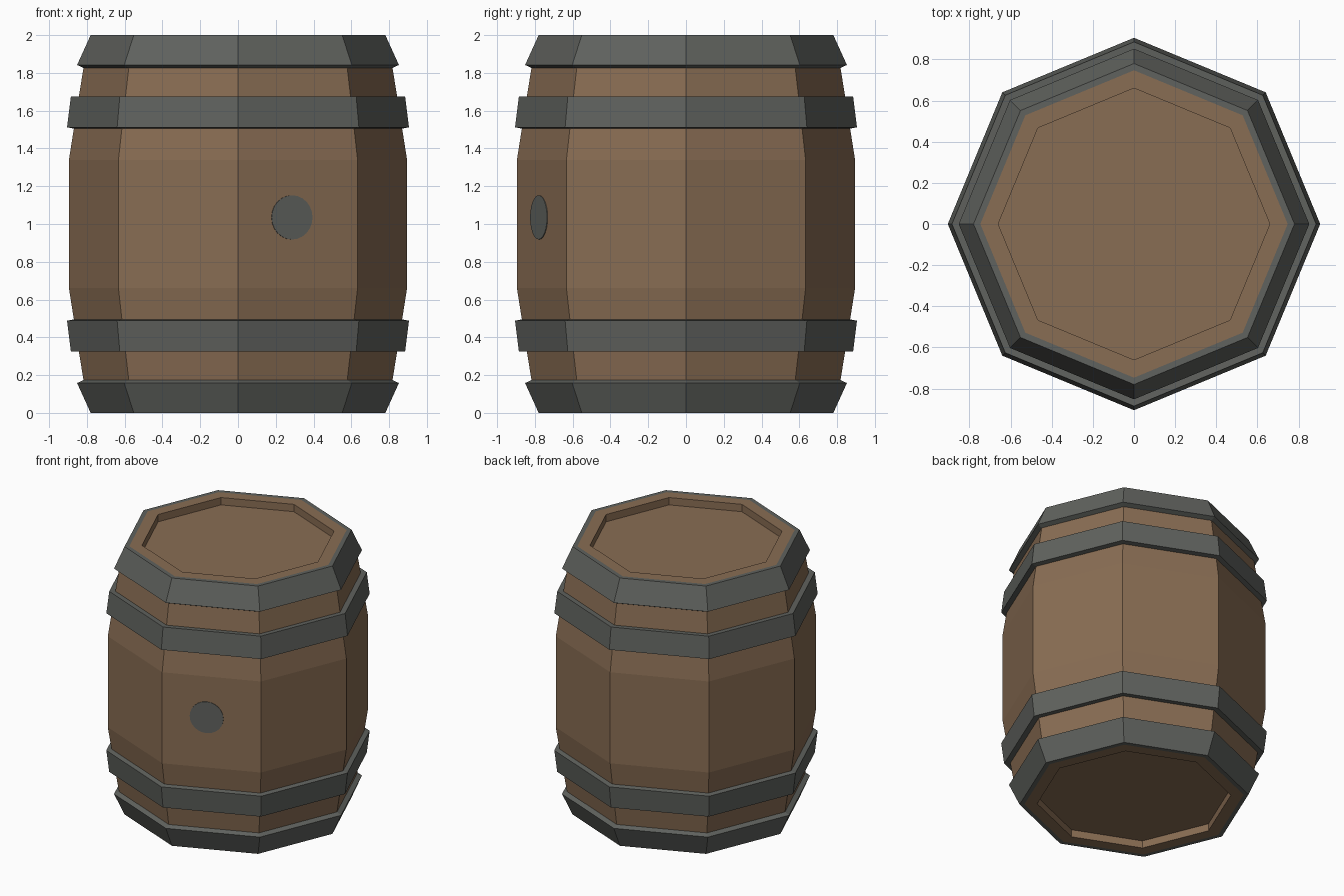
import bpy, bmesh, math
from mathutils import Vector

if "Cube" in bpy.data.objects:
    bpy.data.objects.remove(bpy.data.objects["Cube"])

SIDES = 8


def material(name, rgb):
    m = bpy.data.materials.new(name)
    m.diffuse_color = (*rgb, 1)
    m.use_nodes = True
    m.node_tree.nodes["Principled BSDF"].inputs["Base Color"].default_value = m.diffuse_color
    return m


wood = material("brown wood", (0.250, 0.153, 0.087))
iron = material("grey iron", (0.116, 0.122, 0.112))


def finish(name, bm, mat):
    me = bpy.data.meshes.new(name)
    bm.to_mesh(me)
    bm.free()
    me.materials.append(mat)
    ob = bpy.data.objects.new(name, me)
    bpy.context.collection.objects.link(ob)
    return ob


def lathe(name, profile, mat):
    """Eight-sided ring from (radius, z) points, listed bottom to top;
    a last or first radius of 0 closes that end with a flat cap."""
    bm = bmesh.new()
    cap_end, cap_start = profile[-1][0] == 0, profile[0][0] == 0
    rings = []
    for r, z in profile:
        if r > 0:
            rings.append([bm.verts.new((r * math.cos(k * math.tau / SIDES),
                                        r * math.sin(k * math.tau / SIDES), z))
                          for k in range(SIDES)])
    for a, b in zip(rings, rings[1:]):
        for k in range(SIDES):
            n = (k + 1) % SIDES
            bm.faces.new((a[k], a[n], b[n], b[k]))
    if cap_end:
        bm.faces.new(rings[-1])
    if cap_start:
        bm.faces.new(rings[0][::-1])
    return finish(name, bm, mat)


def both_ends(name, profile, mat):
    """The part at the top and its mirror image at the bottom."""
    lathe("upper_" + name, profile, mat)
    lathe("lower_" + name, [(r, 2 - z) for r, z in reversed(profile)], mat)


# Staves: bulging middle, and the narrow band between the hoops
lathe("middle_staves", [(0.869, 0.495), (0.895, 0.66), (0.895, 1.34), (0.869, 1.505)], wood)
both_ends("stave_band", [(0.843, 1.672), (0.818, 1.826)], wood)

# Iron hoops; the end hoops wrap over the rim
both_ends("belly_hoop", [(0.869, 1.505), (0.905, 1.512), (0.885, 1.674), (0.843, 1.672)], iron)
both_ends("end_hoop", [(0.818, 1.826), (0.852, 1.842), (0.78, 2.0), (0.747, 2.0)], iron)

# Heads: flat rim with a sunken lid
both_ends("head", [(0.747, 2.0), (0.66, 2.0), (0.66, 1.945), (0, 1.945)], wood)

# Bung: thin disc on the front face right of the middle
ang = math.radians(-67.5)
normal = Vector((math.cos(ang), math.sin(ang), 0))
bm = bmesh.new()
bmesh.ops.create_cone(bm, cap_ends=True, segments=24, radius1=0.117, radius2=0.117, depth=0.006)
bung = finish("bung", bm, iron)
bung.rotation_euler = normal.to_track_quat('Z', 'Y').to_euler()
bung.location = Vector((0.285, -0.895 + 0.285 * math.tan(math.radians(22.5)), 1.035)) + normal * 0.001
